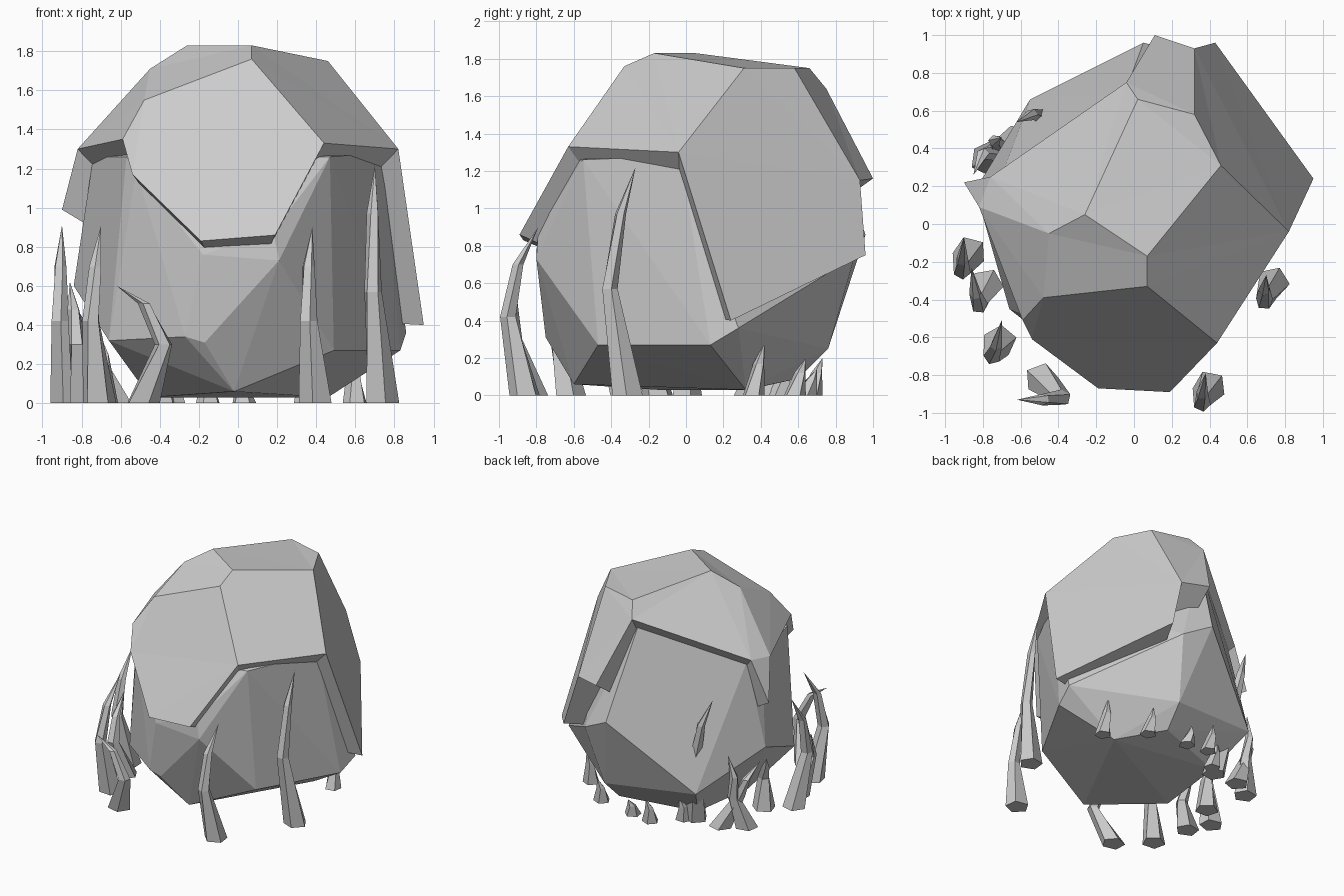
import bpy, bmesh, math
from mathutils import Vector

if "Cube" in bpy.data.objects:
    bpy.data.objects.remove(bpy.data.objects["Cube"])


def add_object(name, bm):
    bmesh.ops.recalc_face_normals(bm, faces=bm.faces)
    me = bpy.data.meshes.new(name)
    bm.to_mesh(me)
    bm.free()
    ob = bpy.data.objects.new(name, me)
    bpy.context.collection.objects.link(ob)
    return ob


# Inset lower body of the boulder: hull of a few corner points
body_pts = [
    (.735, -.03, 1.28), (.47, -.55, 1.26), (.39, -.57, 1.26), (.21, -.80, .73),
    (.18, -.79, .88), (-.17, -.78, .88), (-.18, -.80, .76),
    (-.52, -.56, 1.19), (-.57, -.49, 1.26), (-.74, .08, 1.26), (-.71, .23, 1.28),
    (-.05, .69, 1.56), (-.84, .18, .60), (-.55, .66, .32), (.05, .96, .86),
    (-.17, -.75, .31), (-.27, -.75, .34), (-.02, -.60, .06), (-.66, -.45, .32),
    (-.45, -.15, .03), (-.40, .42, .05), (.18, .60, .09), (.46, .32, .03),
    (.49, -.47, .27), (.83, .13, .27), (.86, .28, .36),
    (.2, .76, .25), (.28, .90, .74)]
bm = bmesh.new()
for p in body_pts:
    bm.verts.new(p)
res = bmesh.ops.convex_hull(bm, input=bm.verts)
junk = {g for g in res["geom_interior"] + res["geom_unused"] if isinstance(g, bmesh.types.BMVert)}
bmesh.ops.delete(bm, geom=list(junk), context='VERTS')
rock = add_object("boulder", bm)

# Overhanging outer plates, closed by ledges running towards the centre
P = dict(
    A=(.07, -.17, 1.83), B=(-.26, .05, 1.83), C=(.46, .31, 1.75), D=(.02, .66, 1.75),
    E=(.32, .58, 1.75), F=(-.45, -.05, 1.71), G=(.07, -.33, 1.76), H=(.44, -.63, 1.33),
    I=(.19, -.89, .86), J=(-.19, -.87, .83), K=(-.54, -.61, 1.17), L=(-.59, -.51, 1.35),
    M=(-.48, -.39, 1.55), N=(-.82, .09, 1.30), O=(-.76, .25, 1.31), Q=(-.04, .75, 1.64),
    R=(.11, 1.0, 1.16), S=(.32, .93, 1.15), T=(.43, .96, .75), U=(.95, .24, .40),
    V=(.82, -.04, 1.30), W=(-.90, .22, .99))
plates = ["ACEDB", "GHIJKLM", "ABFNLMG", "BDQONF", "DESRQ", "CVUTSE", "AGHVC", "NOW"]
bm = bmesh.new()
v = {k: bm.verts.new(p) for k, p in P.items()}
for names in plates:
    bm.faces.new([v[k] for k in names])
rim = [e for e in bm.edges if len(e.link_faces) == 1]
centre = bm.verts.new((0, 0, .45))
for e in rim:
    bm.faces.new((*e.verts, centre))
bmesh.ops.recalc_face_normals(bm, faces=bm.faces)
bmesh.ops.triangulate(bm, faces=bm.faces)
cap = add_object("boulder_plates", bm)

# Fuse plates and body
mod = rock.modifiers.new("fuse", 'BOOLEAN')
mod.operation, mod.solver, mod.object = 'UNION', 'EXACT', cap
bpy.context.view_layer.objects.active = rock
bpy.ops.object.modifier_apply(modifier="fuse")
bpy.data.objects.remove(cap)


# Tapered, bent five-sided grass blade along a path
def blade(name, path, r=.09, sides=5):
    bm = bmesh.new()
    path = [Vector(p) for p in path]
    widths = [1, .52, .36][:len(path) - 1]
    rings = []
    for i, (p, w) in enumerate(zip(path, widths)):
        ring = []
        for k in range(sides):
            a = 2 * math.pi * k / sides + i * .35 + path[0].x * 5
            ring.append(bm.verts.new(p + Vector((math.cos(a), math.sin(a) * .95, 0)) * r * w))
        rings.append(ring)
    tip = bm.verts.new(path[-1])
    bm.faces.new(rings[0])
    for k in range(sides):
        n = (k + 1) % sides
        for lo, hi in zip(rings, rings[1:]):
            bm.faces.new((lo[k], lo[n], hi[n], hi[k]))
        bm.faces.new((rings[-1][k], rings[-1][n], tip))
    add_object(name, bm)


blades = [
    [(.735, -.31, 0), (.69, -.41, .57), (.69, -.35, .97), (.70, -.27, 1.22)],
    [(.40, -.86, 0), (.36, -.95, .42), (.36, -.90, .70), (.38, -.79, .90)],
    [(-.87, -.15, 0), (-.91, -.25, .42), (-.91, -.19, .70), (-.90, -.07, .91)],
    [(-.71, -.62, 0), (-.75, -.70, .42), (-.73, -.64, .70), (-.70, -.51, .91)],
    [(-.78, -.32, 0), (-.82, -.43, .30), (-.84, -.37, .48), (-.86, -.23, .62)],
    [(-.49, -.82, 0), (-.38, -.92, .30), (-.48, -.93, .51), (-.62, -.93, .60)],
    [(-.78, .34, 0), (-.72, .42, .25), (-.74, .44, .43), (-.70, .46, .60)],
    [(-.62, .44, 0), (-.74, .38, .25), (-.80, .37, .40), (-.85, .26, .52)],
    [(-.40, .44, 0), (-.48, .57, .55), (-.54, .58, .85), (-.62, .54, 1.06)],
    [(-.70, .0, 0), (-.70, .0, .25), (-.74, .04, .36), (-.78, .08, .45)],
]
for i, path in enumerate(blades):
    blade(f"grass_blade_{i + 1}", path)

# Short shoots poking out under the back of the rock
for i, (x, y, h) in enumerate([(.60, .36, .28), (.35, .58, .20), (.03, .64, .14),
                               (-.15, .67, .20), (-.33, .50, .20)]):
    blade(f"short_shoot_{i + 1}", [(x, y, 0), (x - .01, y + .03, h * .6), (x, y + .06, h)], r=.065)
